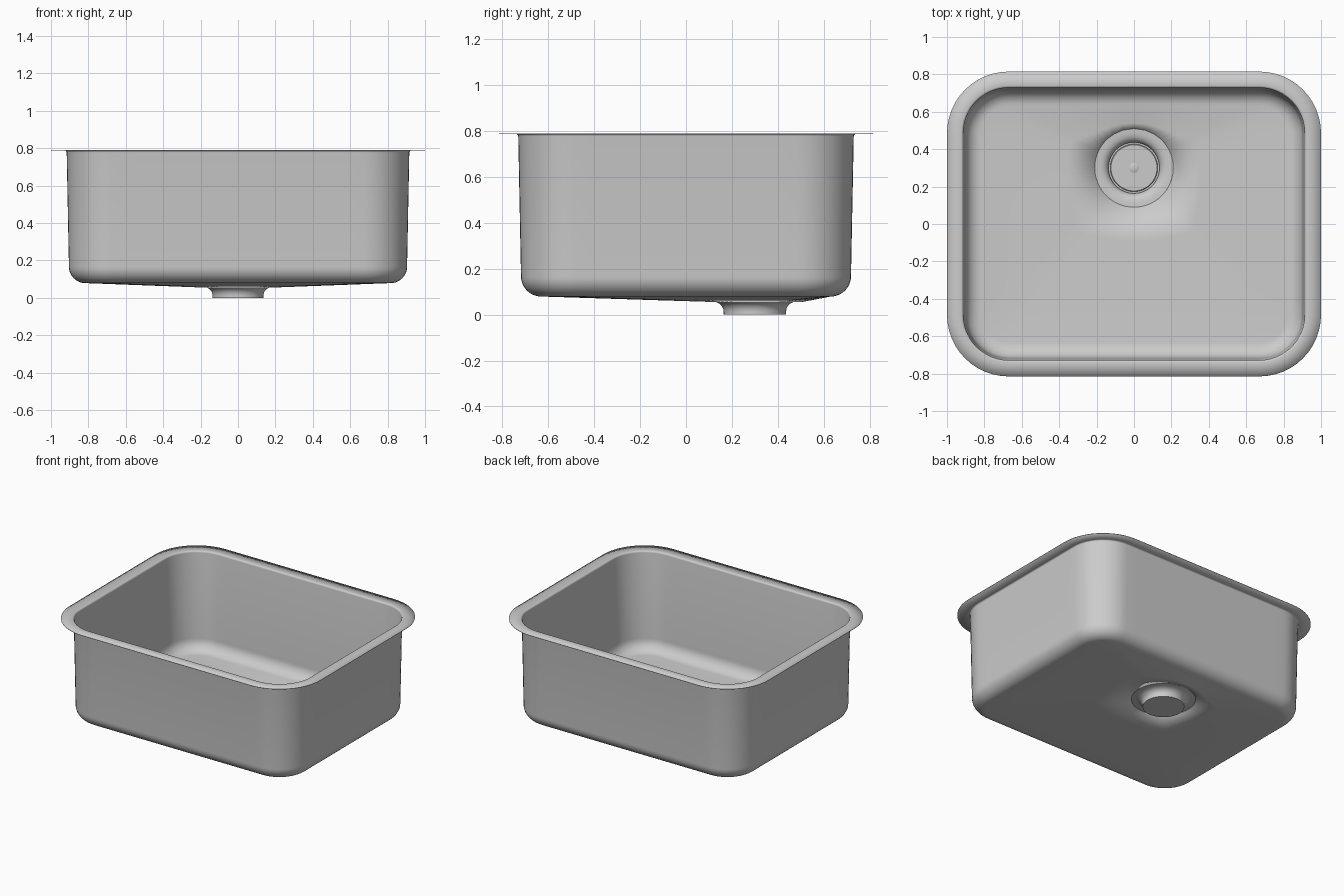
import bpy, bmesh, math

if "Cube" in bpy.data.objects:
    bpy.data.objects.remove(bpy.data.objects["Cube"])

steel = bpy.data.materials.new("brushed_steel")
steel.diffuse_color = (0.6, 0.6, 0.6, 1)
steel.use_nodes = True
steel.node_tree.nodes["Principled BSDF"].inputs["Base Color"].default_value = steel.diffuse_color

CX, CY = 0.67, 0.485      # centres of the rounded corners
DRAIN_Y = 0.3             # drain sits towards the back


def rounded_ring(r, z, corner=12, side=14):
    """Counter-clockwise rounded rectangle, corners of radius r."""
    pts = []
    for k, (sx, sy) in enumerate([(1, 1), (-1, 1), (-1, -1), (1, -1)]):
        for i in range(corner + 1):
            a = math.pi / 2 * (k + i / corner)
            pts.append((sx * CX + r * math.cos(a), sy * CY + r * math.sin(a), z))
        nx, ny = [(-1, 1), (-1, -1), (1, -1), (1, 1)][k]
        a = math.pi / 2 * (k + 1)
        end = (nx * CX + r * math.cos(a), ny * CY + r * math.sin(a))
        p = pts[-1]
        for i in range(1, side):
            t = i / side
            pts.append((p[0] + (end[0] - p[0]) * t, p[1] + (end[1] - p[1]) * t, z))
    return pts


def circle(r, z, n=64):
    return [(r * math.cos(2 * math.pi * i / n),
             DRAIN_Y + r * math.sin(2 * math.pi * i / n), z) for i in range(n)]


def loft(name, rings, cap_start=False, cap_end=False, thickness=0):
    """Skin a list of equal-length rings."""
    bm = bmesh.new()
    vs = [[bm.verts.new(p) for p in ring] for ring in rings]
    n = len(rings[0])
    for a, b in zip(vs, vs[1:]):
        for i in range(n):
            j = (i + 1) % n
            bm.faces.new((a[i], a[j], b[j], b[i]))
    if cap_start:
        bm.faces.new(vs[0][::-1])
    if cap_end:
        bm.faces.new(vs[-1])
    if cap_start and cap_end:
        bmesh.ops.recalc_face_normals(bm, faces=bm.faces)
    me = bpy.data.meshes.new(name)
    bm.to_mesh(me)
    bm.free()
    ob = bpy.data.objects.new(name, me)
    bpy.context.collection.objects.link(ob)
    me.materials.append(steel)
    bpy.ops.object.select_all(action='DESELECT')
    ob.select_set(True)
    bpy.context.view_layer.objects.active = ob
    bpy.ops.object.shade_smooth_by_angle(angle=math.radians(35))
    if thickness:
        mod = ob.modifiers.new("sheet", 'SOLIDIFY')
        mod.thickness = thickness
        mod.offset = -1
    return ob


# Basin: flange, rolled lip, tapered walls, bottom fillet, floor falling to drain
rings = [rounded_ring(0.33, 0.79), rounded_ring(0.255, 0.79)]
for i in range(1, 5):
    a = math.pi / 2 * i / 4
    rings.append(rounded_ring(0.255 - 0.012 * math.sin(a), 0.778 + 0.012 * math.cos(a)))
R = 0.085
for i in range(11):
    a = math.pi / 2 * i / 10
    rings.append(rounded_ring(0.231 - R + R * math.cos(a), 0.167 - R * math.sin(a)))
edge = rings[-1]
hole = []
for x, y, z in edge:
    a = math.atan2(y - DRAIN_Y, x)
    hole.append((0.21 * math.cos(a), DRAIN_Y + 0.21 * math.sin(a), 0.059))
for t in (0.25, 0.5, 0.75, 1):
    rings.append([tuple(p + (q - p) * t for p, q in zip(e, h)) for e, h in zip(edge, hole)])
loft("basin", rings, thickness=0.003)

# Drain: flared collar and closed cup
profile = [(0.21, 0.059), (0.185, 0.058), (0.168, 0.055), (0.154, 0.048),
           (0.144, 0.038), (0.138, 0.026), (0.136, 0.014), (0.136, 0.0)]
loft("drain_cup", [circle(r, z) for r, z in profile], cap_end=True)

# Strainer plate with two rings of holes
plate = loft("strainer", [circle(r, z) for r, z in
             [(0.127, 0.004), (0.127, 0.016), (0.123, 0.019)]], True, True)

bm = bmesh.new()
for count, ring_r in ((12, 0.063), (18, 0.098)):
    for i in range(count):
        a = 2 * math.pi * i / count
        c = bmesh.ops.create_cone(bm, cap_ends=True, segments=12,
                                  radius1=0.01, radius2=0.01, depth=0.03)
        bmesh.ops.translate(bm, verts=c["verts"], vec=(
            ring_r * math.cos(a), DRAIN_Y + ring_r * math.sin(a), 0.028))
me = bpy.data.meshes.new("hole_cutter")
bm.to_mesh(me)
bm.free()
cutter = bpy.data.objects.new("hole_cutter", me)
bpy.context.collection.objects.link(cutter)
me.materials.append(steel)
cutter.hide_render = True
cutter.hide_set(True)
mod = plate.modifiers.new("holes", 'BOOLEAN')
mod.operation = 'DIFFERENCE'
mod.solver = 'EXACT'
mod.object = cutter

# Small centre button on the strainer
loft("strainer_button", [circle(r, z, 24) for r, z in
     [(0.026, 0.015), (0.026, 0.024), (0.023, 0.026)]], True, True)
